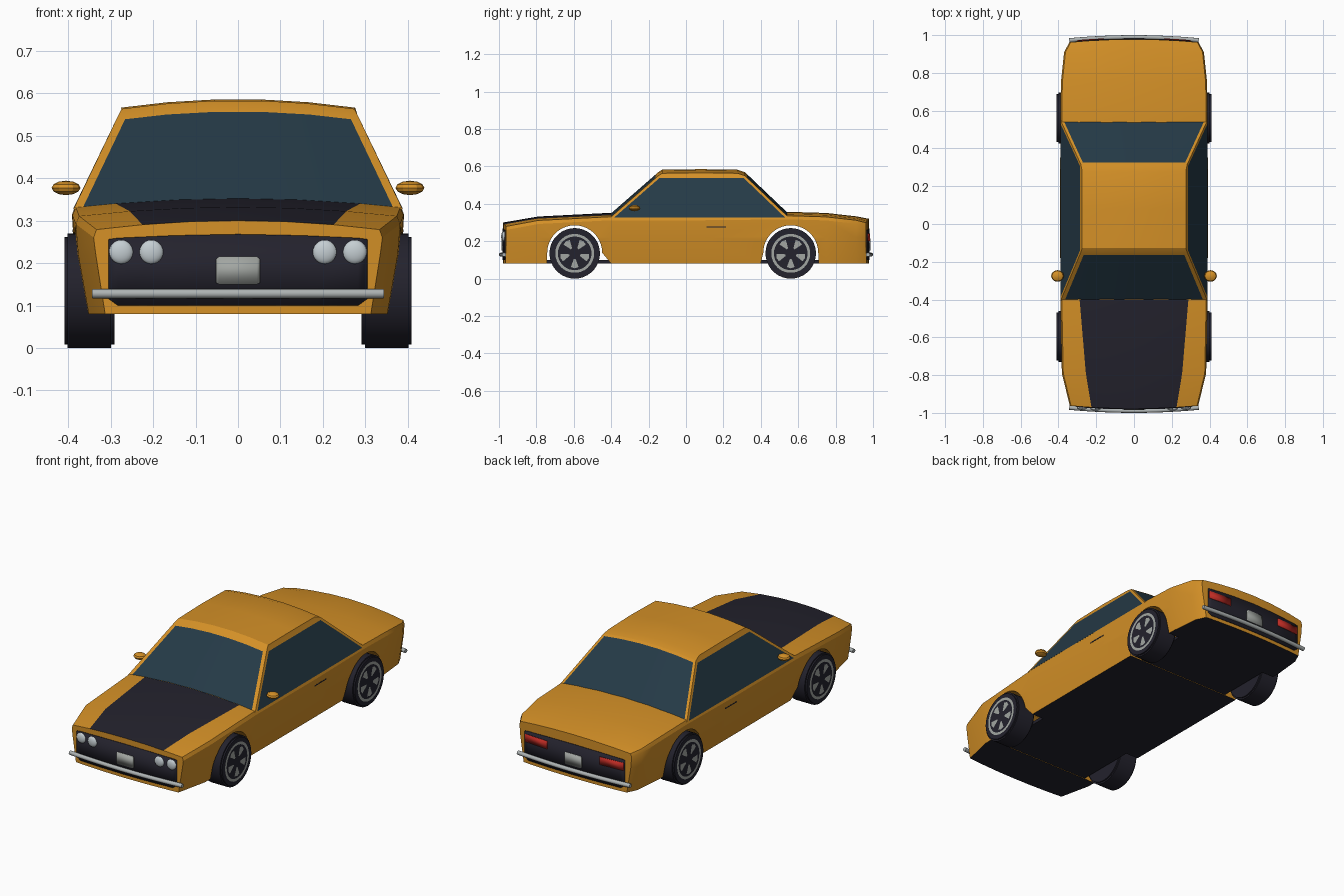
import bpy, bmesh
from math import sin, cos, pi, radians
from mathutils import Matrix, Vector

cube = bpy.data.objects.get("Cube")
if cube:
    bpy.data.objects.remove(cube)


def material(name, r, g, b):
    m = bpy.data.materials.new(name)
    m.use_nodes = True
    m.diffuse_color = (r, g, b, 1)
    m.node_tree.nodes["Principled BSDF"].inputs["Base Color"].default_value = (r, g, b, 1)
    return m


ORANGE = material("orange paint", .66, .28, .02)
BLACK = material("soft black", .017, .016, .026)
GLASS = material("tinted glass", .018, .042, .062)
CHROME = material("bumper grey", .42, .45, .45)
LAMP = material("headlight white", .56, .62, .65)
PLATE = material("plate grey", .36, .38, .36)
RED = material("tail light red", .52, .025, .018)


def finish(name, bm, *mats, smooth=True):
    bmesh.ops.recalc_face_normals(bm, faces=bm.faces)
    mesh = bpy.data.meshes.new(name)
    bm.to_mesh(mesh)
    bm.free()
    ob = bpy.data.objects.new(name, mesh)
    bpy.context.collection.objects.link(ob)
    for m in mats:
        mesh.materials.append(m)
    if smooth:
        bpy.ops.object.select_all(action='DESELECT')
        ob.select_set(True)
        bpy.context.view_layer.objects.active = ob
        bpy.ops.object.shade_smooth_by_angle(angle=radians(25))
    return ob


def box(name, mat, x, y, z):
    bm = bmesh.new()
    size = [b - a for a, b in (x, y, z)]
    mid = [(a + b) / 2 for a, b in (x, y, z)]
    bmesh.ops.create_cube(bm, size=1, matrix=Matrix.Translation(mid) @ Matrix.Diagonal((*size, 1)))
    return finish(name, bm, mat, smooth=False)


def ellipsoid(name, mat, centre, radii, segments=16):
    bm = bmesh.new()
    bmesh.ops.create_uvsphere(bm, u_segments=segments, v_segments=segments // 2, radius=1,
                              matrix=Matrix.Translation(centre) @ Matrix.Diagonal((*radii, 1)))
    ob = finish(name, bm, mat)
    ob.data.shade_smooth()
    return ob


def bulge(x):
    return .016 * (1 - (x / .34) ** 2)


# Lower body: half sections lofted along y, mirrored (y, half width, top, hood panel half width)
stations = [(-.962, .34, .3, .225), (-.79, .382, .332, .255), (-.4, .39, .352, .288),
            (.1, .391, .352, .29), (.55, .39, .357, .29), (.75, .387, .351, .28),
            (.91, .37, .333, .26), (.962, .342, .32, .24)]
bm = bmesh.new()
rings = []
for y, w, top, s in stations:
    pts = [(x, top - .022 * (x / w) ** 2) for x in (0, s / 2, s, .98 * w)]
    pts += [(w, top - .04), (.985 * w, .22), (.92 * w, .08), (s, .08), (s / 2, .08), (0, .08)]
    end = (y > .95) - (y < -.95)
    rings.append([bm.verts.new((x, y + end * bulge(x), z)) for x, z in pts])
for i, (a, b) in enumerate(zip(rings, rings[1:])):
    for j in range(9):
        f = bm.faces.new((a[j], a[j + 1], b[j + 1], b[j]))
        # Black hood panel and black underside
        f.material_index = int((i < 2 and j < 2) or j > 5)
for r in (rings[0], rings[-1]):
    bm.faces.new((r[0], r[1], r[8], r[9]))
    bm.faces.new((r[1], r[2], r[7], r[8]))
    bm.faces.new(r[2:8])
body = finish("lower_body", bm, ORANGE, BLACK)
mirror = body.modifiers.new("mirror", 'MIRROR')
mirror.merge_threshold = .0005

# Wheel arches cut right through the body
FRONT, REAR = -.595, .56


def arch_cutter(name, cy, lo, hi):
    arc = [(cy - .147 * cos(pi * k / 20), .138 + .147 * sin(pi * k / 20)) for k in range(21)]
    outline = [(cy - lo, 0), (cy - lo, .08)] + arc + [(cy + hi, .08), (cy + hi, 0)]
    bm = bmesh.new()
    face = bm.faces.new([bm.verts.new((-.5, y, z)) for y, z in outline])
    new = bmesh.ops.extrude_face_region(bm, geom=[face])["geom"]
    bmesh.ops.translate(bm, vec=(1, 0, 0), verts=[v for v in new if isinstance(v, bmesh.types.BMVert)])
    cutter = finish(name, bm, ORANGE, smooth=False)
    cutter.hide_render = True
    cutter.hide_set(True)
    cutter.display_type = 'WIRE'
    cut = body.modifiers.new(name, 'BOOLEAN')
    cut.operation = 'DIFFERENCE'
    cut.solver = 'EXACT'
    cut.object = cutter


arch_cutter("front_arch_cutter", FRONT, .148, .195)
arch_cutter("rear_arch_cutter", REAR, .16, .15)
box("floor_pan", BLACK, (-.285, .285), (-.9, .9), (.082, .1))

# Cabin: rows over the roof from cowl to rear deck (y, half width, edge height)
rows = [(-.405, .388, .326), (-.148, .281, .55), (-.128, .274, .563), (.08, .276, .566),
        (.275, .274, .563), (.315, .281, .55), (.548, .388, .328)]
bm = bmesh.new()
grid = [[bm.verts.new((u * w, y, z + .02 * (1 - u * u))) for u in (-1, -.6, -.2, .2, .6, 1)]
        for y, w, z in rows]
walls = []
for a, b in zip(grid, grid[1:]):
    walls.append([bm.faces.new((a[j], a[j + 1], b[j + 1], b[j])) for j in range(5)])
panes = [(walls[0], .02), (walls[-1], .014)]
for e in (0, -1):
    edge = [row[e] for row in grid]
    panes.append(([bm.faces.new((edge[0], edge[1], edge[5], edge[6]))], .014))
    bm.faces.new(edge[1:6])
bmesh.ops.recalc_face_normals(bm, faces=bm.faces)
# Windows inset into the cabin walls
for faces, frame in panes:
    bmesh.ops.inset_region(bm, faces=faces, thickness=frame, use_even_offset=True)
    for f in faces:
        f.material_index = 1
finish("cabin", bm, ORANGE, GLASS)


# Curved plates on the nose and tail; columns are (x, low z, high z)
def end_plate(name, mat, side, columns, lift):
    bm = bmesh.new()
    cols = [[bm.verts.new((x, side * (.962 + bulge(x) + lift), z)) for z in (lo, hi)]
            for x, lo, hi in columns]
    for a, b in zip(cols, cols[1:]):
        bm.faces.new((a[0], b[0], b[1], a[1]))
    ob = finish(name, bm, mat)
    if (ob.data.polygons[0].normal.y > 0) != (side > 0):
        ob.data.flip_normals()
    thick = ob.modifiers.new("thickness", 'SOLIDIFY')
    thick.thickness = .005


half = [(.305, .116, .256), (.283, .1, .259), (.15, .1, .265)]
panel = [(-x, a, b) for x, a, b in half] + [(0, .1, .268)] + half[::-1]
number = [(-.052, .154, .209), (-.045, .15, .215), (.045, .15, .215), (.052, .154, .209)]
for end, side in (("front", -1), ("rear", 1)):
    end_plate(end + "_panel", BLACK, side, panel, .004)
    end_plate(end + "_number_plate", PLATE, side, number, .008)
    # Bumper bar following the curve of the body
    curve = bpy.data.curves.new(end + "_bumper", 'CURVE')
    curve.dimensions = '3D'
    curve.bevel_depth = .011
    curve.use_fill_caps = True
    line = curve.splines.new('POLY')
    line.points.add(12)
    for k, p in enumerate(line.points):
        x = .343 * (k / 6 - 1)
        p.co = (x, side * (.973 + bulge(x)), .128, 1)
    curve.materials.append(CHROME)
    bpy.context.collection.objects.link(bpy.data.objects.new(end + "_bumper", curve))

# Wheels with a rim ring and five pale openings
spin = Matrix.Rotation(pi / 2, 4, 'Y')


def wheel(name, side, cy):
    bm = bmesh.new()
    bmesh.ops.create_cone(bm, cap_ends=True, segments=36, radius1=.135, radius2=.135, depth=.118,
                          matrix=Matrix.Translation((side * .35, cy, .135)) @ spin)
    rims = [e for e in bm.edges if abs(e.verts[0].co.x - e.verts[1].co.x) < .01]
    bmesh.ops.bevel(bm, geom=rims, offset=.008, segments=2, affect='EDGES')
    finish(name + "_tyre", bm, BLACK)
    bm = bmesh.new()
    x = side * .4105

    def point(r, angle):
        return bm.verts.new((x, cy + r * cos(angle), .135 + r * sin(angle)))

    inner, outer = [[point(r, 2 * pi * k / 30) for k in range(30)] for r in (.09, .104)]
    for k in range(30):
        bm.faces.new((inner[k - 1], outer[k - 1], outer[k], inner[k]))
    for k in range(5):
        a = pi * 1.5 + 2 * pi * k / 5
        bm.faces.new([point(.03, a - .15), point(.076, a - .28), point(.08, a),
                      point(.076, a + .28), point(.03, a + .15)])
    for f in bm.faces:
        f.normal_update()
        if f.normal.x * side < 0:
            f.normal_flip()
    rim = finish(name + "_rim", bm, PLATE, smooth=False)
    for p in rim.data.polygons:
        if p.normal.x * side < 0:
            p.flip()


for label, side in (("left", 1), ("right", -1)):
    wheel("front_" + label, side, FRONT)
    wheel("rear_" + label, side, REAR)
    for kind, x in (("inner", .204), ("outer", .275)):
        ellipsoid(f"{label}_{kind}_headlight", LAMP, (side * x, -.966 - bulge(x), .226),
                  (.028, .012, .028), 24)
    light = sorted((side * x, .2, .242) for x in (.16, .23, .3))
    end_plate(label + "_tail_light", RED, 1, light, .008)
    ellipsoid(label + "_mirror", ORANGE, (side * .405, -.275, .377), (.034, .031, .017), 12)
    box(label + "_door_handle", BLACK, sorted((side * .384, side * .3895)), (.11, .215), (.273, .279))
